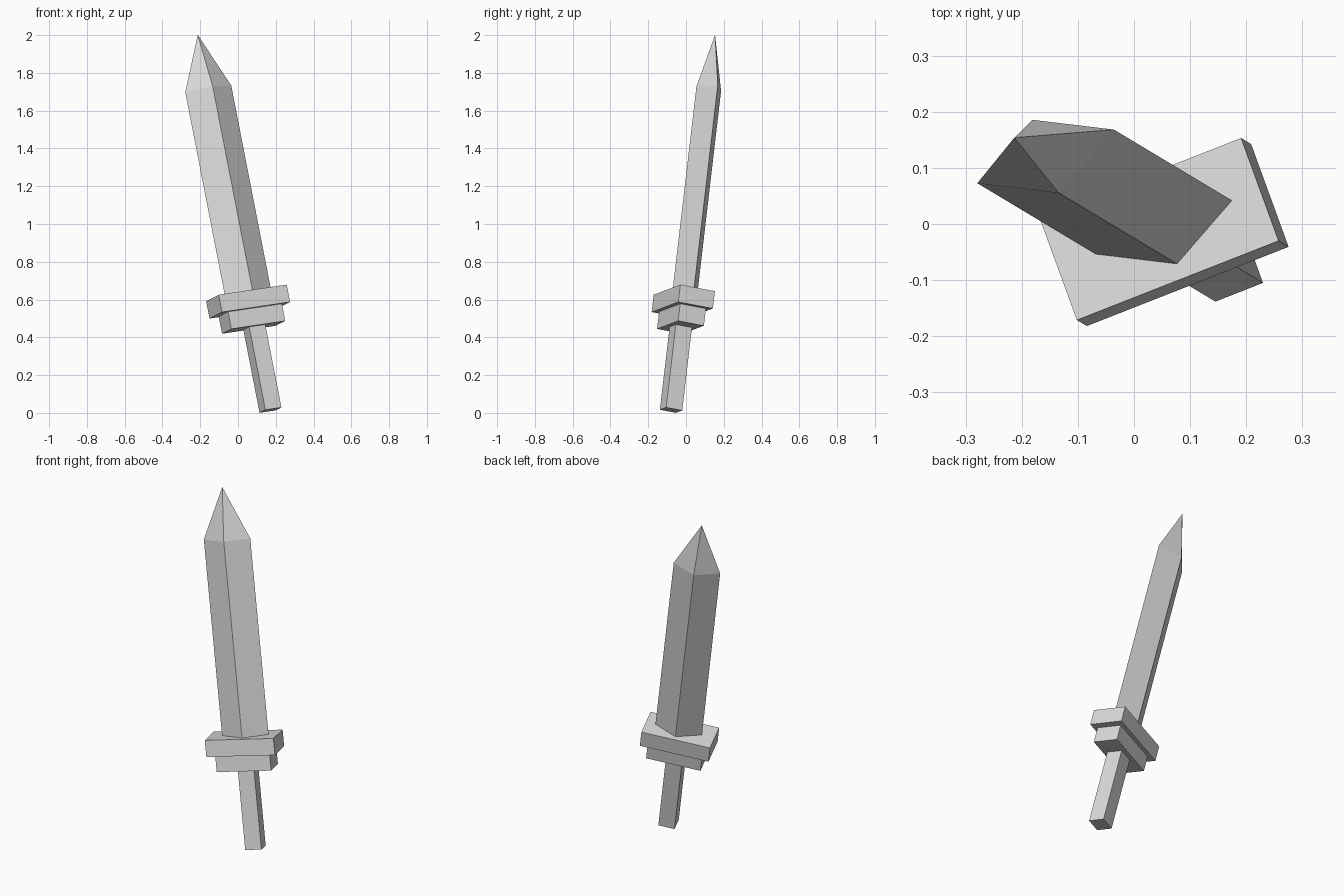
import bpy
import bmesh
from mathutils import Matrix, Vector

cube = bpy.data.objects.get("Cube")
if cube:
    bpy.data.objects.remove(cube, do_unlink=True)

# Plain grey for the whole sword
grey = bpy.data.materials.new("plain_grey")
grey.use_nodes = True
colour = (0.7, 0.7, 0.7, 1)
grey.diffuse_color = colour
grey.node_tree.nodes["Principled BSDF"].inputs["Base Color"].default_value = colour

# Leaning frame: x along the guard, z along the blade, origin on top of the guard
axis = Vector((-0.19, 0.114, 0.975)).normalized()
across = Vector((0.922, 0.362, 0.137))
across = (across - axis * across.dot(axis)).normalized()
through = axis.cross(across)
frame = Matrix((across, through, axis)).transposed().to_4x4()
frame.translation = (0.0445, -0.009, 0.635)


def add_part(name, bm):
    bmesh.ops.recalc_face_normals(bm, faces=bm.faces)
    mesh = bpy.data.meshes.new(name)
    bm.to_mesh(mesh)
    bm.free()
    mesh.materials.append(grey)
    obj = bpy.data.objects.new(name, mesh)
    obj.matrix_world = frame
    bpy.context.collection.objects.link(obj)


def add_box(name, width, depth, bottom, top, shift=0):
    bm = bmesh.new()
    bmesh.ops.create_cube(bm, size=1)
    bmesh.ops.scale(bm, vec=(width, depth, top - bottom), verts=bm.verts)
    bmesh.ops.translate(bm, vec=(shift, 0, (top + bottom) / 2), verts=bm.verts)
    add_part(name, bm)


# Guard in two steps, and a square grip
add_box("upper_guard", 0.39, 0.198, -0.094, 0)
add_box("lower_guard", 0.309, 0.147, -0.187, -0.094, 0.003)
add_box("grip", 0.092, 0.092, -0.637, -0.187, 0.007)


# Blade: diamond section drawn up to the shoulder, then to a point
def add_blade(half_width, half_depth, shoulder, tip, shift):
    bm = bmesh.new()
    section = [(half_width, 0), (0, half_depth), (-half_width, 0), (0, -half_depth)]
    base, top = [[bm.verts.new((x + shift, y, z)) for x, y in section]
                 for z in (0, shoulder)]
    point = bm.verts.new((shift, 0, tip))
    bm.faces.new(base)
    for i in range(len(section)):
        j = (i + 1) % len(section)
        bm.faces.new((base[i], base[j], top[j], top[i]))
        bm.faces.new((top[i], top[j], point))
    add_part("blade", bm)


add_blade(0.132, 0.0705, 1.107, 1.4, 0.009)
